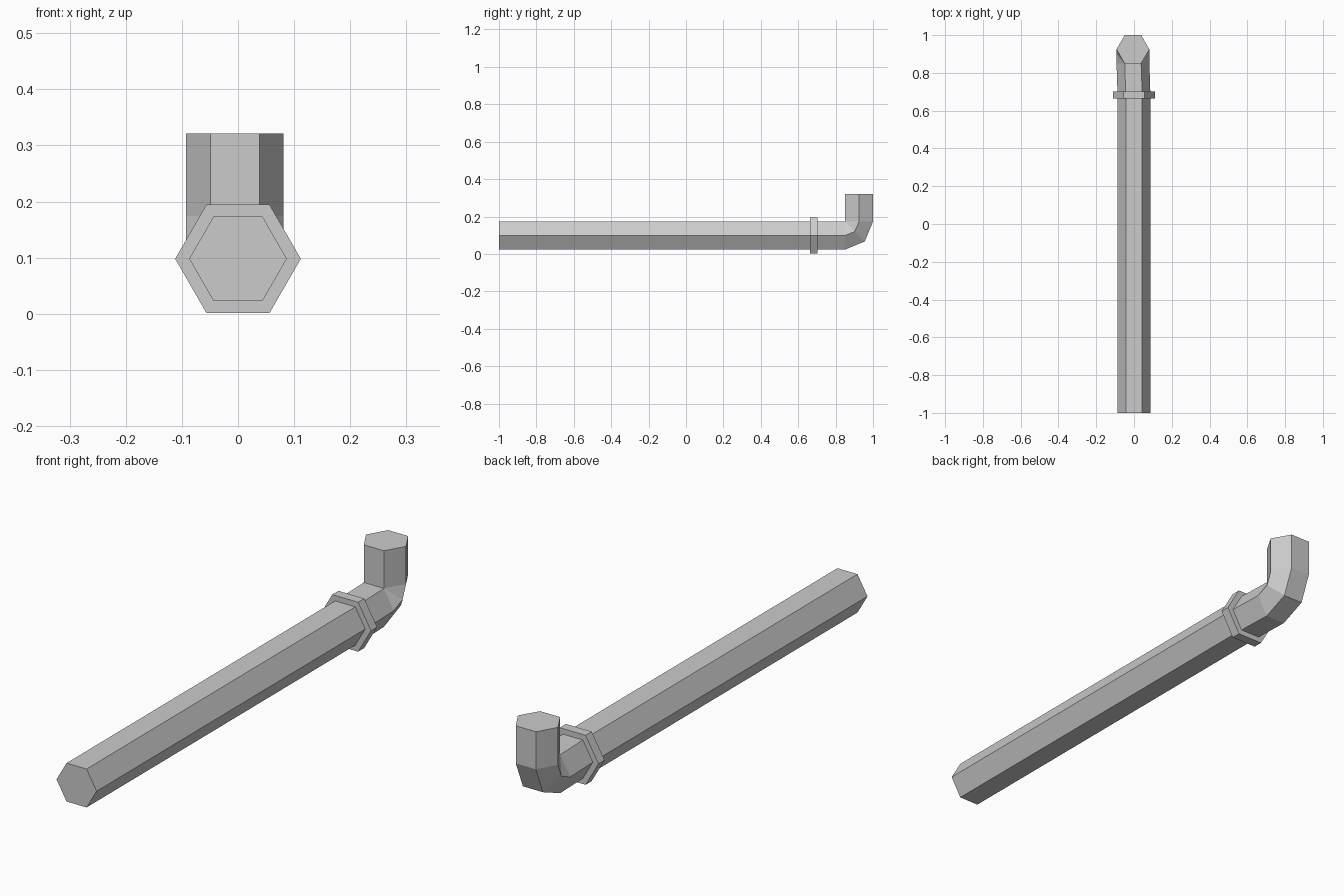
import bpy, bmesh
from math import cos, sin, pi
from mathutils import Vector

cube = bpy.data.objects.get("Cube")
if cube:
    bpy.data.objects.remove(cube, do_unlink=True)

SIDES = 6
AXIS_Z = 0.098
PIPE_R = 0.087
FLAT = PIPE_R * cos(pi / SIDES)   # centre to flat side
BEND_Y = 0.849                    # where the elbow starts
SHIFT = -0.0055                   # slight sideways offset of the elbow

grey = bpy.data.materials.new("light grey")
grey.use_nodes = True
colour = (0.6, 0.6, 0.6, 1)
grey.diffuse_color = colour
grey.node_tree.nodes["Principled BSDF"].inputs["Base Color"].default_value = colour


def hexagon(centre, radius, tilt):
    """Hexagon around a path point; tilt 0 faces along y, pi/2 faces up."""
    up = Vector((0, -sin(tilt), cos(tilt)))
    side = Vector((1, 0, 0))
    angles = [2 * pi * i / SIDES for i in range(SIDES)]
    return [Vector(centre) + radius * (side * cos(a) + up * sin(a)) for a in angles]


def loft(name, sections):
    """Skin a capped solid through (centre, radius, tilt) sections."""
    bm = bmesh.new()
    rings = [[bm.verts.new(p) for p in hexagon(*s)] for s in sections]
    for a, b in zip(rings, rings[1:]):
        for i in range(SIDES):
            j = (i + 1) % SIDES
            bm.faces.new((a[i], a[j], b[j], b[i]))
    bm.faces.new(rings[0])
    bm.faces.new(rings[-1])
    bmesh.ops.recalc_face_normals(bm, faces=bm.faces)
    mesh = bpy.data.meshes.new(name)
    bm.to_mesh(mesh)
    bm.free()
    mesh.materials.append(grey)
    obj = bpy.data.objects.new(name, mesh)
    bpy.context.collection.objects.link(obj)


# Pipe: long straight run, two-step elbow, short upright end
bend_r = FLAT + 0.0005
path = [((0, -1, AXIS_Z), PIPE_R, 0), ((0, 0.68, AXIS_Z), PIPE_R, 0)]
for tilt in (0, pi / 4, pi / 2):
    centre = (SHIFT, BEND_Y + bend_r * sin(tilt), AXIS_Z + bend_r * (1 - cos(tilt)))
    path.append((centre, PIPE_R, tilt))
path.append(((SHIFT, BEND_Y + bend_r, 0.321), PIPE_R, pi / 2))
loft("pipe", path)

# Collar around the pipe
loft("collar", [((0, y, AXIS_Z), 0.112, 0) for y in (0.664, 0.702)])
